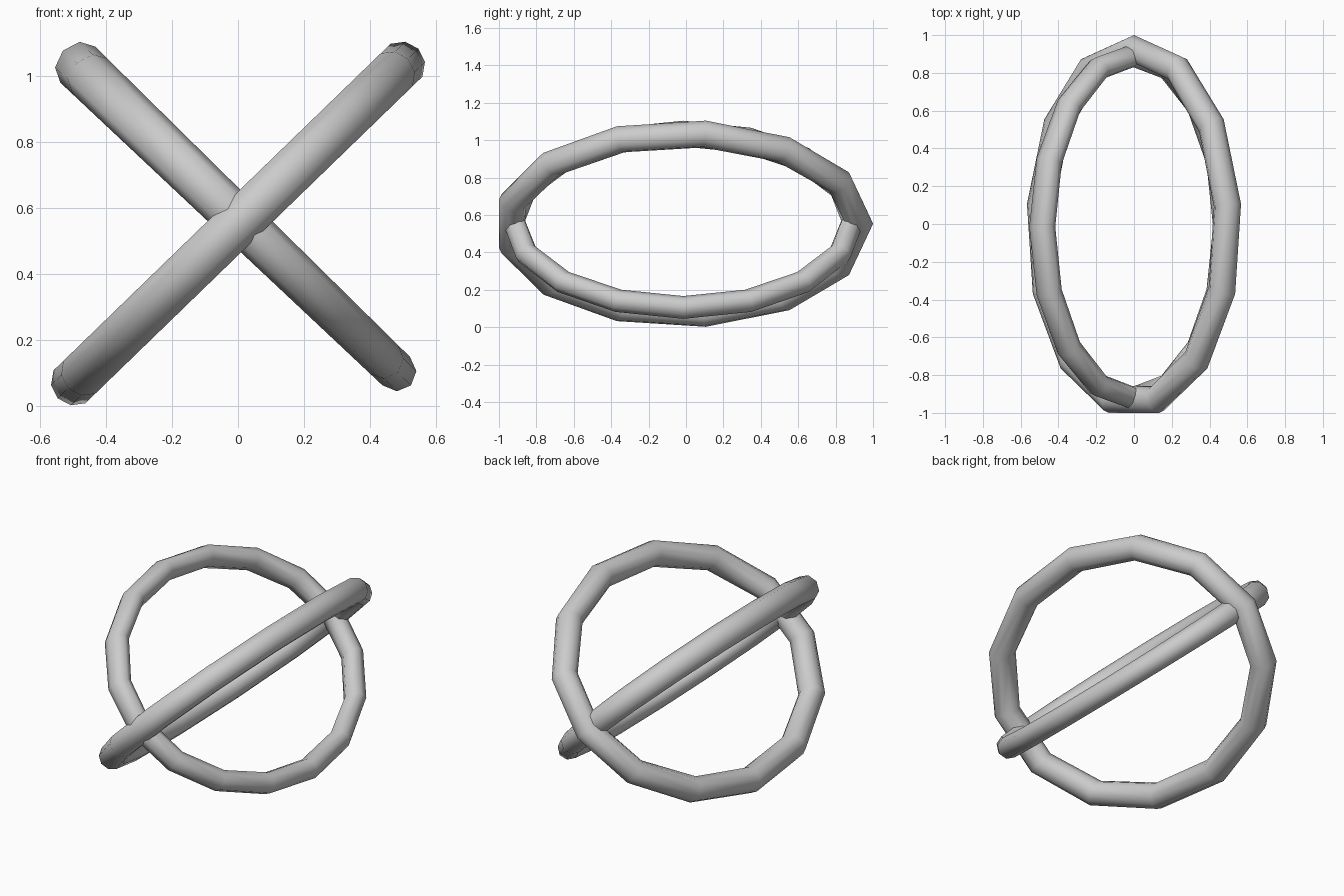
import bpy, bmesh
from math import sin, cos, pi, radians

if "Cube" in bpy.data.objects:
    bpy.data.objects.remove(bpy.data.objects["Cube"])


def oval_ring(name, segs, sides, long_r, short_r, tube, centre, tilt, thick=None, taper=0.0):
    """Faceted oval ring: long axis on y, short axis tilted in the xz plane."""
    thick = thick or tube
    bm = bmesh.new()
    ux, uz = cos(tilt), sin(tilt)
    loops = []
    for i in range(segs):
        a = 2 * pi * i / segs
        t = thick + taper * sin(a)
        loop = []
        for j in range(sides):
            b = 2 * pi * j / sides
            u = (short_r + tube * cos(b)) * sin(a)
            y = (long_r + tube * cos(b)) * cos(a)
            n = t * sin(b)
            loop.append(bm.verts.new((centre[0] + u * ux - n * uz,
                                      centre[1] + y,
                                      centre[2] + u * uz + n * ux)))
        loops.append(loop)
    for i in range(segs):
        p, q = loops[i], loops[(i + 1) % segs]
        for j in range(sides):
            k = (j + 1) % sides
            bm.faces.new((p[j], p[k], q[k], q[j]))
    bmesh.ops.recalc_face_normals(bm, faces=bm.faces)
    mesh = bpy.data.meshes.new(name)
    bm.to_mesh(mesh)
    bm.free()
    ob = bpy.data.objects.new(name, mesh)
    bpy.context.collection.objects.link(ob)
    bpy.ops.object.select_all(action='DESELECT')
    ob.select_set(True)
    bpy.context.view_layer.objects.active = ob
    bpy.ops.object.shade_smooth_by_angle(angle=radians(60))
    return ob


# Thicker ring, rising to the right
oval_ring("outer_ring", 13, 10, 0.942, 0.694, 0.073, (0, -0.015, 0.553), radians(44.1))

# Slimmer ring crossing it, rising to the left, slightly fuller at its top
oval_ring("inner_ring", 16, 8, 0.907, 0.67, 0.062, (-0.003, -0.015, 0.570), radians(180 - 43.9),
          thick=0.068, taper=0.008)
